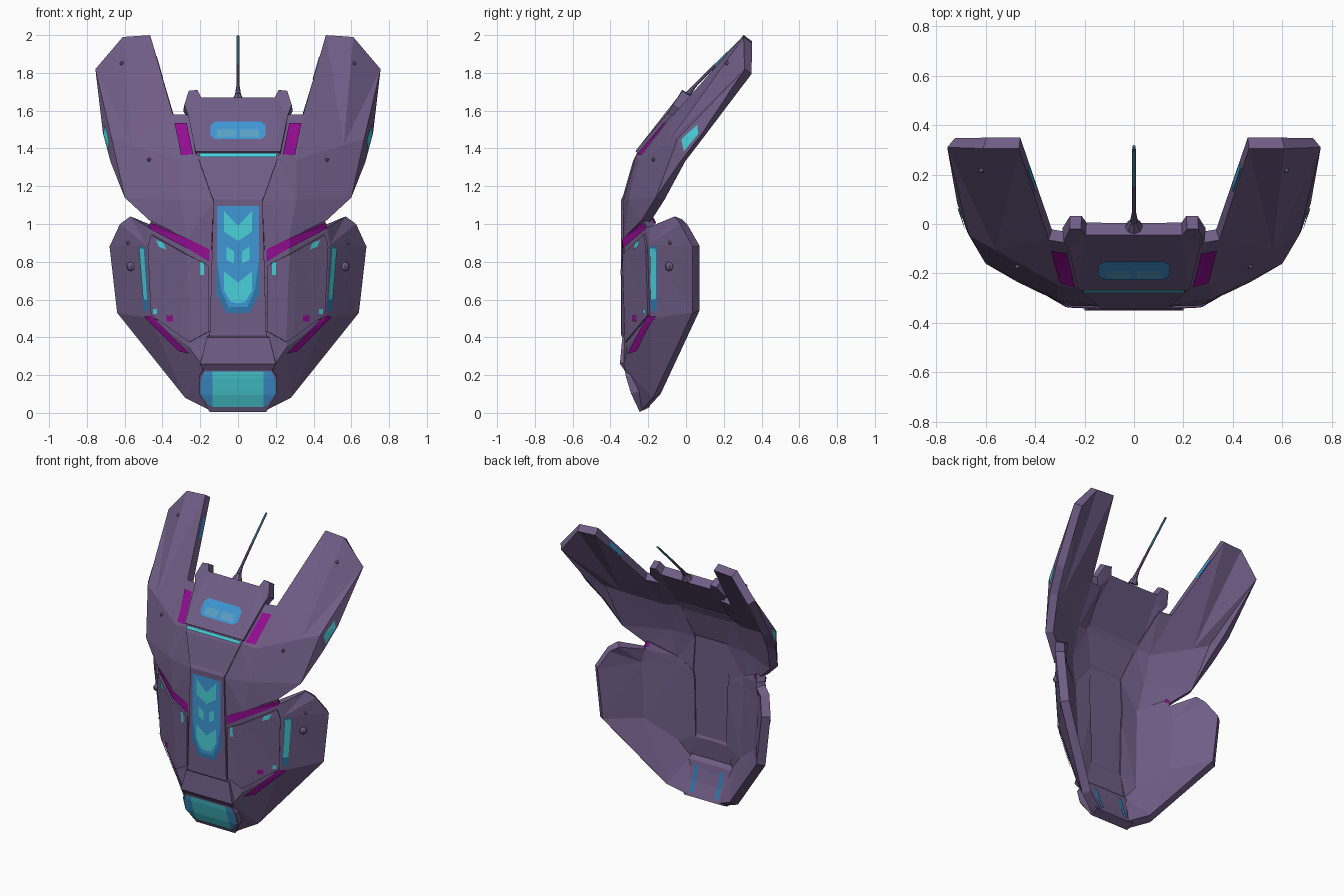
import bpy, bmesh, math
from mathutils import Vector
from mathutils.bvhtree import BVHTree

if "Cube" in bpy.data.objects:
    bpy.data.objects.remove(bpy.data.objects["Cube"])

THICK = 0.055
shell_v, shell_f = [], []          # base surfaces that details are projected onto


def material(name, rgb):
    m = bpy.data.materials.new(name)
    m.diffuse_color = (*rgb, 1)
    m.use_nodes = True
    m.node_tree.nodes["Principled BSDF"].inputs["Base Color"].default_value = m.diffuse_color
    return m


PURPLE = material("dusty_purple", (0.162, 0.110, 0.24))
MAGENTA = material("magenta", (0.29, 0.004, 0.29))
DEEP = material("deep_blue", (0.03, 0.19, 0.43))
BLUE = material("bright_blue", (0.05, 0.31, 0.66))
CYAN = material("cyan", (0.07, 0.64, 0.71))
PALE = material("grey_blue", (0.10, 0.36, 0.55))


def face_outward(bm):
    """Point every face away from the hollow back."""
    bm.normal_update()
    for f in bm.faces:
        c = f.calc_center_median()
        if f.normal.dot(c - Vector((0, 0.6, c.z))) < 0:
            f.normal_flip()
    bm.normal_update()


def finish(name, bm, mat, thick=0, offset=-1):
    me = bpy.data.meshes.new(name)
    bm.to_mesh(me)
    bm.free()
    ob = bpy.data.objects.new(name, me)
    bpy.context.collection.objects.link(ob)
    me.materials.append(mat)
    mod = ob.modifiers.new("mirror", 'MIRROR')
    mod.use_clip = True
    if thick:
        mod = ob.modifiers.new("thickness", 'SOLIDIFY')
        mod.thickness, mod.offset = thick, offset
    return ob


def shell(name, verts, faces, thick=THICK):
    """Right half of a faceted armour plate, mirrored and thickened."""
    bm = bmesh.new()
    vs = [bm.verts.new(v) for v in verts]
    for f in faces:
        bm.faces.new([vs[i] for i in f])
    bmesh.ops.triangulate(bm, faces=bm.faces[:])
    face_outward(bm)
    bm.verts.index_update()
    n = len(shell_v)
    shell_v.extend(v.co.copy() for v in bm.verts)
    shell_f.extend([n + v.index for v in f.verts] for f in bm.faces)
    return finish(name, bm, PURPLE, thick)


# Centre strip: chin, nose panel and forehead as rows of (half width, y, z)
rows = [(.15, -.245, .005), (.205, -.29, .1), (.205, -.318, .19), (.18, -.325, .225),
        (.2, -.35, .26), (.165, -.337, .4), (.15, -.343, .41), (.13, -.343, 1.13),
        (.14, -.333, 1.15), (.205, -.28, 1.335), (.22, -.255, 1.385)]
verts = [p for w, y, z in rows for p in ((0, y, z), (w, y, z))]
shell("centre_strip", verts,
      [(2*i, 2*i+1, 2*i+3, 2*i+2) for i in range(len(rows) - 1)], 0.06)

# Brow visor with raised corner ears
shell("brow", [(0, -.268, 1.385), (.225, -.268, 1.385), (.265, -.1, 1.58), (.285, -.07, 1.63),
               (.26, -.02, 1.705), (.215, -.02, 1.71), (.195, -.045, 1.67), (0, -.045, 1.67)],
      [(0, 1, 2, 6, 7), (2, 3, 4, 5, 6)], 0.062)

# Temple and swept horn
D, K = Vector((.345, -.065, 1.58)), Vector((.465, .305, 2.0))
horn = [(.13, -.333, 1.12), (.14, -.333, .86), (.21, -.265, 1.36), D, (.31, -.305, 1.13),
        (.47, -.235, 1.02), (.6, -.16, 1.14), (.675, -.03, 1.33), (.715, .085, 1.48),
        (.755, .31, 1.82), (.61, .305, 1.99), K, (.56, -.105, 1.42), (.31, -.245, 1.34),
        (.25, -.08, 1.58), (.668, -.045, 1.45), (.27, -.33, .925)]
shell("temple_horn", horn,
      [(0, 1, 16, 4), (0, 4, 13, 2), (16, 5, 4), (4, 5, 6), (4, 6, 12), (6, 15, 12),
       (6, 7, 15), (7, 8, 15), (15, 8, 9), (15, 9, 12), (9, 10, 12), (12, 10, 11),
       (12, 11, 3), (12, 3, 13), (12, 13, 4), (2, 13, 3, 14)])

# Cheek guard, with the joint up to the temple
cheek = [(.13, -.333, .80), (.47, -.205, .98), (.57, -.06, 1.04), (.625, -.03, 1.0),
         (.68, .035, .88), (.64, .035, .53), (.487, -.195, .89), (.465, -.185, .5),
         (.26, -.31, .35), (.13, -.333, .42), (.28, -.175, .08), (.15, -.235, .015),
         (.19, -.33, .25), (.14, -.333, .87), (.46, -.225, 1.02), (.27, -.327, .873),
         (.27, -.33, .93)]
shell("cheek_guard", cheek,
      [(0, 9, 8, 15), (15, 8, 7), (15, 7, 6), (15, 6, 1), (1, 6, 2), (6, 4, 3), (6, 3, 2),
       (6, 7, 5, 4), (7, 8, 10, 5), (8, 12, 11, 10), (9, 12, 8), (0, 15, 16, 13),
       (15, 1, 14, 16)], 0.058)

tree = BVHTree.FromPolygons(shell_v, shell_f)


def project(x, z, lift, back=False):
    s = 1 if back else -1
    hit, n, _, _ = tree.ray_cast(Vector((max(x, .0005), 2*s, z)), Vector((0, -s, 0)))
    if hit is None:
        hit, n, _, _ = tree.find_nearest(Vector((x, -.2, z)))
    p = hit + n * (-(.062 + lift) if back else lift)
    if abs(x) < 1e-5:
        p.x = 0
    return p


def plate(name, mat, quads, lift=.007, thick=0, back=False):
    """Front-view (x, z) quads laid onto the armour, mirrored."""
    bm = bmesh.new()
    for q in quads:
        bm.faces.new([bm.verts.new((x, 0, z)) for x, z in q])
    bmesh.ops.remove_doubles(bm, verts=bm.verts[:], dist=1e-4)
    bmesh.ops.subdivide_edges(bm, edges=bm.edges[:], cuts=5, use_grid_fill=True)
    for v in bm.verts:
        v.co = project(v.co.x, v.co.z, lift, back)
    bmesh.ops.triangulate(bm, faces=bm.faces[:])
    face_outward(bm)
    return finish(name, bm, mat, thick)


def box(x0, x1, z0, z1):
    return [(x0, z0), (x1, z0), (x1, z1), (x0, z1)]


# Raised cheek panel, bent where the front turns to the side
plate("cheek_panel", PURPLE, [[(.155, .43), (.255, .375), (.27, .84), (.155, .78)],
                              [(.255, .375), (.455, .52), (.472, .88), (.27, .84)],
                              [(.27, .84), (.472, .88), (.455, .945), (.43, .93)]], .012, .015)

# Magenta joints
plate("temple_joint", MAGENTA, [[(.15, .8), (.27, .873), (.27, .925), (.15, .865)],
                                [(.27, .873), (.465, .975), (.465, 1.015), (.27, .925)]])
plate("brow_joint", MAGENTA, [[(.235, 1.365), (.30, 1.36), (.335, 1.53), (.27, 1.53)]])
plate("jaw_joint", MAGENTA, [[(.25, .315), (.31, .33), (.49, .51), (.455, .515)]], .009)
plate("cheek_dot", MAGENTA, [box(.335, .37, .485, .515)], .018)
plate("back_dot", MAGENTA, [box(.445, .475, .985, 1.015)], .004, back=True)

# Nose panel with arrow marks
plate("nose_border", DEEP, [[(0, .53), (.06, .53), (.115, .63), (0, .63)],
                            [(0, .63), (.115, .63), (.112, .8), (0, .8)]], .004)
plate("nose_panel", BLUE, [[(0, .56), (.05, .56), (.088, .65), (0, .65)],
                           [(0, .65), (.088, .65), (.11, .8), (0, .8)],
                           [(0, .8), (.11, .8), (.11, 1.095), (0, 1.095)]], .006)
plate("arrow_marks", CYAN, [[(0, .91), (.075, .96), (.075, 1.07), (0, .99)],
                            [(.02, .79), (.06, .81), (.06, .88), (.02, .855)],
                            [(0, .58), (.04, .59), (.075, .65), (0, .65)],
                            [(0, .65), (.075, .65), (.075, .75), (0, .69)]], .009)

# Chin visor
plate("chin_glass", CYAN, [box(0, .135, .035, .22)])
plate("chin_glass_side", BLUE, [[(.135, .035), (.155, .045), (.198, .1), (.135, .1)],
                                [(.135, .1), (.198, .1), (.198, .17), (.135, .17)],
                                [(.135, .17), (.198, .17), (.178, .22), (.135, .22)]])

# Brow window and light bar
plate("brow_window", BLUE, [box(0, .12, 1.445, 1.54),
                            [(.12, 1.445), (.145, 1.465), (.145, 1.52), (.12, 1.54)]], .006)
plate("brow_window_glint", PALE, [box(.01, .11, 1.455, 1.495)], .009)
plate("brow_light", CYAN, [box(0, .205, 1.352, 1.372)], .009)

# Cheek and horn lights
plate("cheek_slot_rim", DEEP, [[(.468, .54), (.494, .54), (.522, .88), (.49, .88)]], .004)
plate("cheek_slot", CYAN, [[(.474, .6), (.496, .6), (.518, .87), (.493, .87)]], .008)
plate("cheek_ticks", CYAN, [[(.37, .865), (.41, .88), (.425, .915), (.385, .9)],
                            box(.18, .2, .73, .8), box(.42, .44, .525, .55)], .018)
plate("horn_slot", CYAN, [[(.676, 1.445), (.682, 1.385), (.708, 1.475), (.7, 1.525)]], .006)
plate("back_strip", DEEP, [box(.083, .112, .03, .21)], .004, back=True)

# Blue light on the inner horn rim
bm = bmesh.new()
p, q = (D.lerp(K, t) + Vector((-.003, .012, -.01)) for t in (.5, .75))
d = Vector((-.004, .022, -.018))
bm.faces.new([bm.verts.new(v) for v in (p, q, q + d, p + d)])
finish("horn_rim_light", bm, BLUE, .006, 0)

# Rivets
bm = bmesh.new()
for x, z, r in ((.565, .775, .03), (.615, 1.85, .013), (.47, 1.34, .013), (.58, .9, .012),
                (.43, .5, .012)):
    g = bmesh.ops.create_uvsphere(bm, u_segments=8, v_segments=6, radius=r)["verts"]
    for v in g:
        v.co = v.co * .8 + project(x, z, .002)
finish("rivets", bm, PURPLE)

# Antenna: flared root, stem and lit tip as stacked tapered segments
path = [((0, -.01, 1.65), .035), ((0, .01, 1.685), .016), ((0, .045, 1.73), .009),
        ((0, .155, 1.84), .008), ((0, .315, 1.995), .007)]
for i in range(4):
    (a, ra), (b, rb) = path[i], path[i + 1]
    a, b = Vector(a), Vector(b)
    bpy.ops.mesh.primitive_cone_add(vertices=8, radius1=ra, radius2=rb, depth=(b - a).length,
                                    location=(a + b) / 2,
                                    rotation=(b - a).to_track_quat('Z', 'Y').to_euler())
    ob = bpy.context.object
    ob.name = "antenna_tip" if i == 3 else "antenna_stem"
    ob.data.materials.append(PALE if i == 3 else PURPLE)
